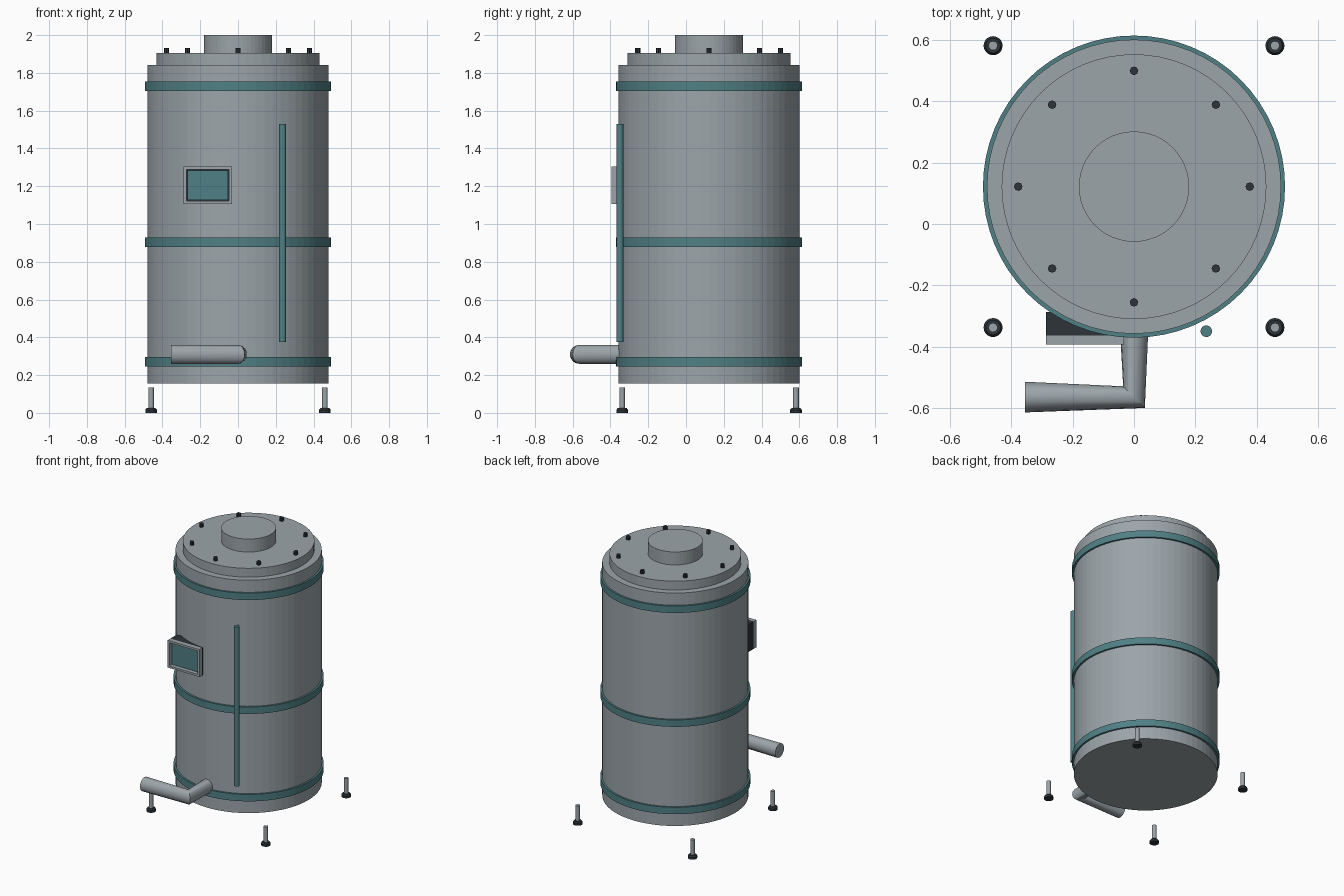
import bpy, bmesh, math
from mathutils import Matrix, Vector

if "Cube" in bpy.data.objects:
    bpy.data.objects.remove(bpy.data.objects["Cube"])

CY = 0.122          # tank axis in y


def material(name, rgb):
    m = bpy.data.materials.new(name)
    m.diffuse_color = (*rgb, 1)
    m.use_nodes = True
    m.node_tree.nodes["Principled BSDF"].inputs["Base Color"].default_value = m.diffuse_color
    return m


STEEL = material("grey_steel", (0.33, 0.375, 0.40))
TEAL = material("teal_paint", (0.08, 0.215, 0.235))
DARK = material("dark_metal", (0.025, 0.033, 0.04))


def finish(bm, name, mat, smooth=False):
    bmesh.ops.recalc_face_normals(bm, faces=bm.faces[:])
    me = bpy.data.meshes.new(name)
    bm.to_mesh(me)
    bm.free()
    me.materials.append(mat)
    ob = bpy.data.objects.new(name, me)
    bpy.context.collection.objects.link(ob)
    if smooth:
        bpy.ops.object.select_all(action='DESELECT')
        ob.select_set(True)
        bpy.context.view_layer.objects.active = ob
        bpy.ops.object.shade_smooth_by_angle(angle=math.radians(35))
    return ob


def cylinder(name, x, y, z0, z1, r, sides, mat, r_top=None, smooth=False):
    bm = bmesh.new()
    bmesh.ops.create_cone(bm, cap_ends=True, segments=sides, radius1=r,
                          radius2=r if r_top is None else r_top, depth=z1 - z0,
                          matrix=Matrix.Translation((x, y, (z0 + z1) / 2)))
    return finish(bm, name, mat, smooth)


def box(name, lo, hi, mat):
    lo, hi = Vector(lo), Vector(hi)
    bm = bmesh.new()
    bmesh.ops.create_cube(bm, size=1, matrix=Matrix.Translation((lo + hi) / 2)
                          @ Matrix.Diagonal((*(hi - lo), 1)))
    return finish(bm, name, mat)


def band(name, z0, z1, r_in, r_out, sides=64):
    # rectangular profile swept around the tank axis
    bm = bmesh.new()
    rings = []
    for i in range(sides):
        a = 2 * math.pi * i / sides
        rings.append([bm.verts.new((r * math.cos(a), CY + r * math.sin(a), z))
                      for r, z in ((r_in, z0), (r_out, z0), (r_out, z1), (r_in, z1))])
    for i in range(sides):
        a, b = rings[i], rings[(i + 1) % sides]
        for k in range(4):
            n = (k + 1) % 4
            bm.faces.new((a[k], b[k], b[n], a[n]))
    return finish(bm, name, TEAL)


# Tank body, lid and neck
cylinder("tank_body", 0, CY, 0.155, 1.842, 0.48, 64, STEEL)
cylinder("lid", 0, CY, 1.83, 1.906, 0.432, 64, STEEL)
cylinder("neck", 0, CY, 1.90, 2.0, 0.18, 48, STEEL)

# Three straps around the tank
for i, z in enumerate((0.271, 0.904, 1.729)):
    band(f"strap_{i + 1}", z - 0.025, z + 0.025, 0.475, 0.493)

# Lid bolts
for i in range(8):
    a = math.pi * i / 4
    cylinder(f"lid_bolt_{i + 1}", 0.378 * math.cos(a), CY + 0.378 * math.sin(a),
             1.90, 1.931, 0.014, 8, DARK)

# Level tube on the front
cylinder("level_tube", 0.236, -0.35, 0.375, 1.53, 0.019, 16, TEAL, smooth=True)

# Control box: dark housing, frame of four bars, teal screen
X0, X1, Z0, Z1, T = -0.288, -0.032, 1.106, 1.304, 0.015
box("control_housing", (X0, -0.364, Z0), (X1, -0.288, Z1), DARK)
box("frame_bottom", (X0, -0.394, Z0), (X1, -0.362, Z0 + T), STEEL)
box("frame_top", (X0, -0.394, Z1 - T), (X1, -0.362, Z1), STEEL)
box("frame_left", (X0, -0.394, Z0 + T), (X0 + T, -0.362, Z1 - T), STEEL)
box("frame_right", (X1 - T, -0.394, Z0 + T), (X1, -0.362, Z1 - T), STEEL)
box("screen", (X0 + 0.02, -0.373, Z0 + 0.02), (X1 - 0.02, -0.364, Z1 - 0.02), TEAL)

# Outlet pipe: round rings joined along an elbow
bm = bmesh.new()
N, R = 16, 0.05
stations = (((0, -0.27, 0.31), (1, 0, 0)),
            ((0, -0.565, 0.31), (0.7071, -0.7071, 0)),
            ((-0.355, -0.565, 0.31), (0, -1, 0)))
rings = []
for centre, side in stations:
    ring = []
    for i in range(N):
        a = 2 * math.pi * i / N
        ring.append(bm.verts.new(Vector(centre) + R * (math.cos(a) * Vector(side)
                                                      + math.sin(a) * Vector((0, 0, 1)))))
    rings.append(ring)
for a, b in zip(rings, rings[1:]):
    for i in range(N):
        j = (i + 1) % N
        bm.faces.new((a[i], a[j], b[j], b[i]))
bm.faces.new(rings[0])
bm.faces.new(rings[-1])
finish(bm, "outlet_pipe", STEEL, smooth=True)

# Four levelling feet: post on a dark pad
for sx, side in ((-1, "left"), (1, "right")):
    for sy, end in ((-1, "front"), (1, "back")):
        x, y = sx * 0.46, CY + sy * 0.46
        cylinder(f"foot_pad_{end}_{side}", x, y, 0, 0.016, 0.031, 20, DARK)
        cylinder(f"foot_collar_{end}_{side}", x, y, 0.016, 0.025, 0.031, 20, DARK, r_top=0.024)
        cylinder(f"foot_post_{end}_{side}", x, y, 0.02, 0.135, 0.015, 12, STEEL, smooth=True)
